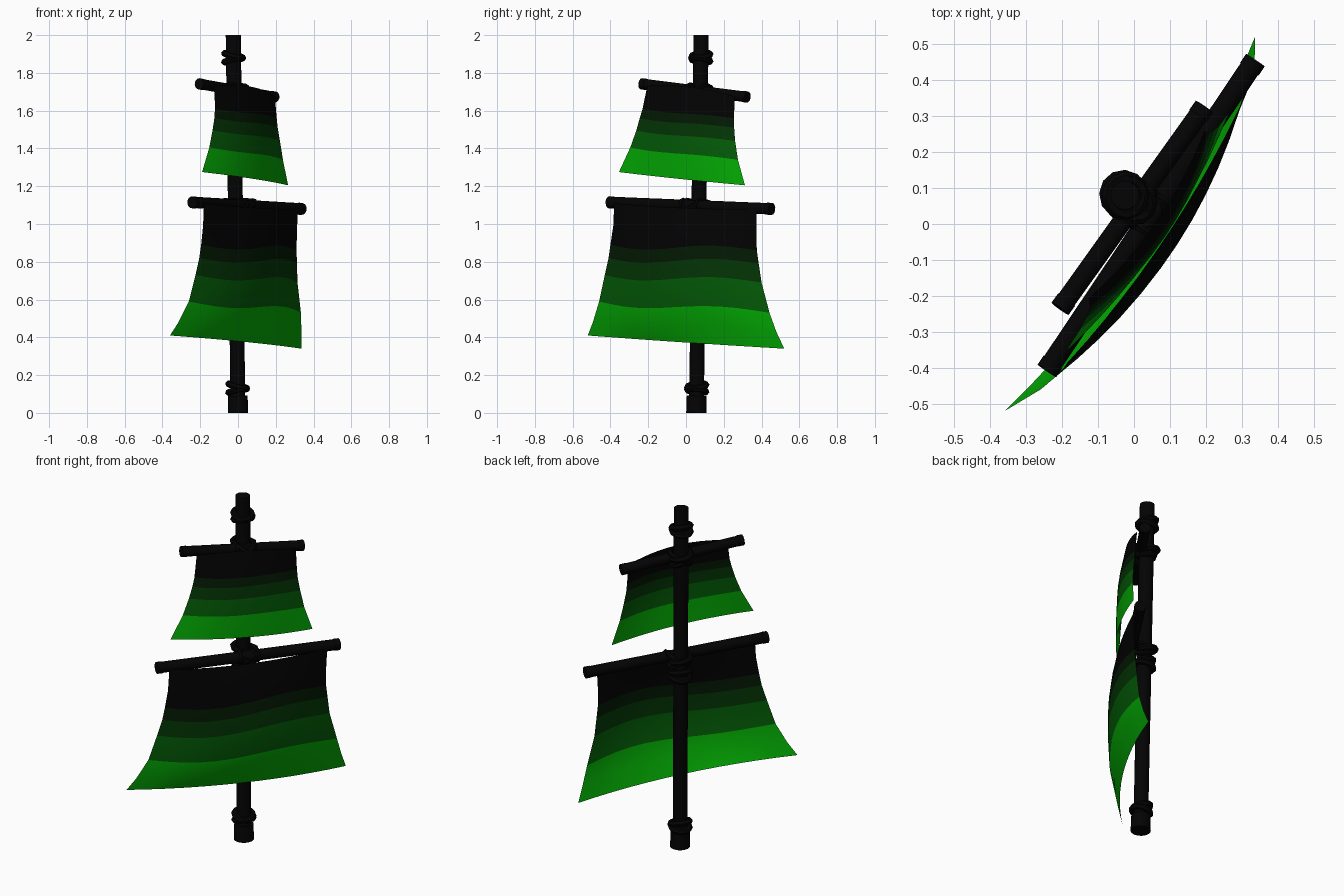
import bpy, bmesh, math
from mathutils import Vector

if "Cube" in bpy.data.objects:
    bpy.data.objects.remove(bpy.data.objects["Cube"], do_unlink=True)


def material(name, colour):
    m = bpy.data.materials.new(name)
    m.use_nodes = True
    m.diffuse_color = (*colour, 1)
    bsdf = m.node_tree.nodes["Principled BSDF"]
    bsdf.inputs["Base Color"].default_value = (*colour, 1)
    bsdf.inputs["Roughness"].default_value = 0.9
    return m


wood = material("black wood", (0.001, 0.001, 0.001))
cloth = [
    material("bright green cloth", (0.001, 0.4, 0.001)),
    material("mid green cloth", (0.001, 0.105, 0.002)),
    material("deep green cloth", (0.001, 0.036, 0.0015)),
    material("darkest green cloth", (0.001, 0.01, 0.001)),
    material("black cloth", (0.0008, 0.0008, 0.0008)),
]
FORWARD = Vector((0.833, -0.554, 0))   # direction the wind fills the sails


def smooth(obj):
    bpy.ops.object.select_all(action="DESELECT")
    obj.select_set(True)
    bpy.context.view_layer.objects.active = obj
    bpy.ops.object.shade_smooth_by_angle(angle=math.radians(40))


def pole(name, a, b, r1, r2=None, sides=14):
    a, b = Vector(a), Vector(b)
    bpy.ops.mesh.primitive_cone_add(vertices=sides, radius1=r1, radius2=r2 or r1,
                                    depth=(b - a).length, location=(a + b) / 2)
    obj = bpy.context.object
    obj.name = name
    obj.rotation_euler = (b - a).to_track_quat("Z", "Y").to_euler()
    obj.data.materials.append(wood)
    smooth(obj)


def rope(name, centre, axis, major, minor=0.017):
    bpy.ops.mesh.primitive_torus_add(major_segments=12, minor_segments=6, location=centre,
                                     major_radius=major, minor_radius=minor)
    obj = bpy.context.object
    obj.name = name
    obj.rotation_euler = Vector(axis).to_track_quat("Z", "Y").to_euler()
    obj.data.materials.append(wood)
    smooth(obj)


# Mast leaning slightly, with a foot block
FOOT, TOP = Vector((0, 0.055, 0)), Vector((-0.025, 0.08, 2))


def on_mast(z):
    return FOOT.lerp(TOP, z / 2)


pole("mast", FOOT, TOP, 0.039, 0.04, 16)
pole("mast_foot", FOOT, on_mast(0.09), 0.054, 0.052, 16)

# Rope bindings around the mast, in crossed pairs
for label, z in (("foot", 0.13), ("lower", 1.02), ("top", 1.88)):
    for i, tilt in enumerate((-0.22, 0.25)):
        rope(f"{label}_rope_{i + 1}", on_mast(z + 0.012 * (2 * i - 1)),
             (tilt, -0.5 * tilt, 1), 0.051)


# Yards with thicker ends, lashed to the mast
def yard(name, a, b, r, z):
    a, b = Vector(a), Vector(b)
    along = (b - a).normalized()
    pole(name, a, b, r)
    for i, (end, way) in enumerate(((a, 1), (b, -1))):
        pole(f"{name}_end_{i + 1}", end, end + along * 0.03 * way, r + 0.002)
    centre = on_mast(z)
    crossing = a + along * (centre - a).dot(along)
    for i, side in enumerate((-1, 1)):
        rope(f"{name}_lashing_{i + 1}", (centre + crossing) / 2 - Vector((0, 0, 0.012)),
             along * side * 0.6 + Vector((0, 0, 1)), 0.062, 0.015)
        rope(f"{name}_wrap_{i + 1}", crossing + along * 0.05 * side, along, r, 0.011)
    rope(f"{name}_mast_rope", centre - FORWARD * 0.008, (0.2, 0.1, 1), 0.053)


yard("lower_yard", (-0.242, -0.408, 1.115), (0.337, 0.455, 1.08), 0.03, 1.11)
yard("upper_yard", (-0.205, -0.235, 1.742), (0.195, 0.325, 1.672), 0.028, 1.72)


# Sails: each row gives left edge, right edge, belly depth and the band above it
def sail(name, rows, wave, rise, columns=12):
    bm = bmesh.new()
    grid = []
    for k, (left, right, belly, band) in enumerate(rows):
        line = []
        for c in range(columns + 1):
            u = 2 * c / columns - 1
            p = Vector(left).lerp(Vector(right), c / columns)
            p += FORWARD * belly * (1 - u * u)
            if k == len(rows) - 1:
                p.z += rise * (1 - u * u)
            elif k > 0:
                p.z += wave * math.sin(math.pi * u)
            line.append(bm.verts.new(p))
        grid.append(line)
    for k in range(len(rows) - 1):
        for c in range(columns):
            f = bm.faces.new((grid[k][c], grid[k][c + 1], grid[k + 1][c + 1], grid[k + 1][c]))
            f.material_index = rows[k][3]
    mesh = bpy.data.meshes.new(name)
    bm.to_mesh(mesh)
    bm.free()
    for m in cloth:
        mesh.materials.append(m)
    obj = bpy.data.objects.new(name, mesh)
    bpy.context.collection.objects.link(obj)
    smooth(obj)


sail("lower_sail", [
    ((-0.36, -0.52, 0.41), (0.336, 0.52, 0.34), 0.068, 0),
    ((-0.315, -0.493, 0.48), (0.336, 0.478, 0.43), 0.078, 0),
    ((-0.26, -0.46, 0.59), (0.333, 0.442, 0.53), 0.087, 1),
    ((-0.225, -0.43, 0.73), (0.315, 0.40, 0.69), 0.085, 2),
    ((-0.205, -0.41, 0.82), (0.312, 0.385, 0.79), 0.08, 3),
    ((-0.195, -0.40, 0.89), (0.31, 0.375, 0.86), 0.074, 4),
    ((-0.185, -0.385, 0.99), (0.312, 0.372, 0.96), 0.06, 4),
    ((-0.18, -0.38, 1.11), (0.317, 0.375, 1.08), 0.035, 4),
], 0.018, -0.01)

sail("upper_sail", [
    ((-0.19, -0.355, 1.275), (0.265, 0.312, 1.205), 0.045, 0),
    ((-0.152, -0.295, 1.405), (0.238, 0.275, 1.34), 0.05, 1),
    ((-0.135, -0.263, 1.495), (0.222, 0.26, 1.44), 0.052, 2),
    ((-0.125, -0.245, 1.56), (0.21, 0.255, 1.51), 0.052, 3),
    ((-0.122, -0.23, 1.61), (0.205, 0.254, 1.56), 0.05, 4),
    ((-0.125, -0.205, 1.73), (0.195, 0.258, 1.675), 0.035, 4),
], 0.004, 0.025)
